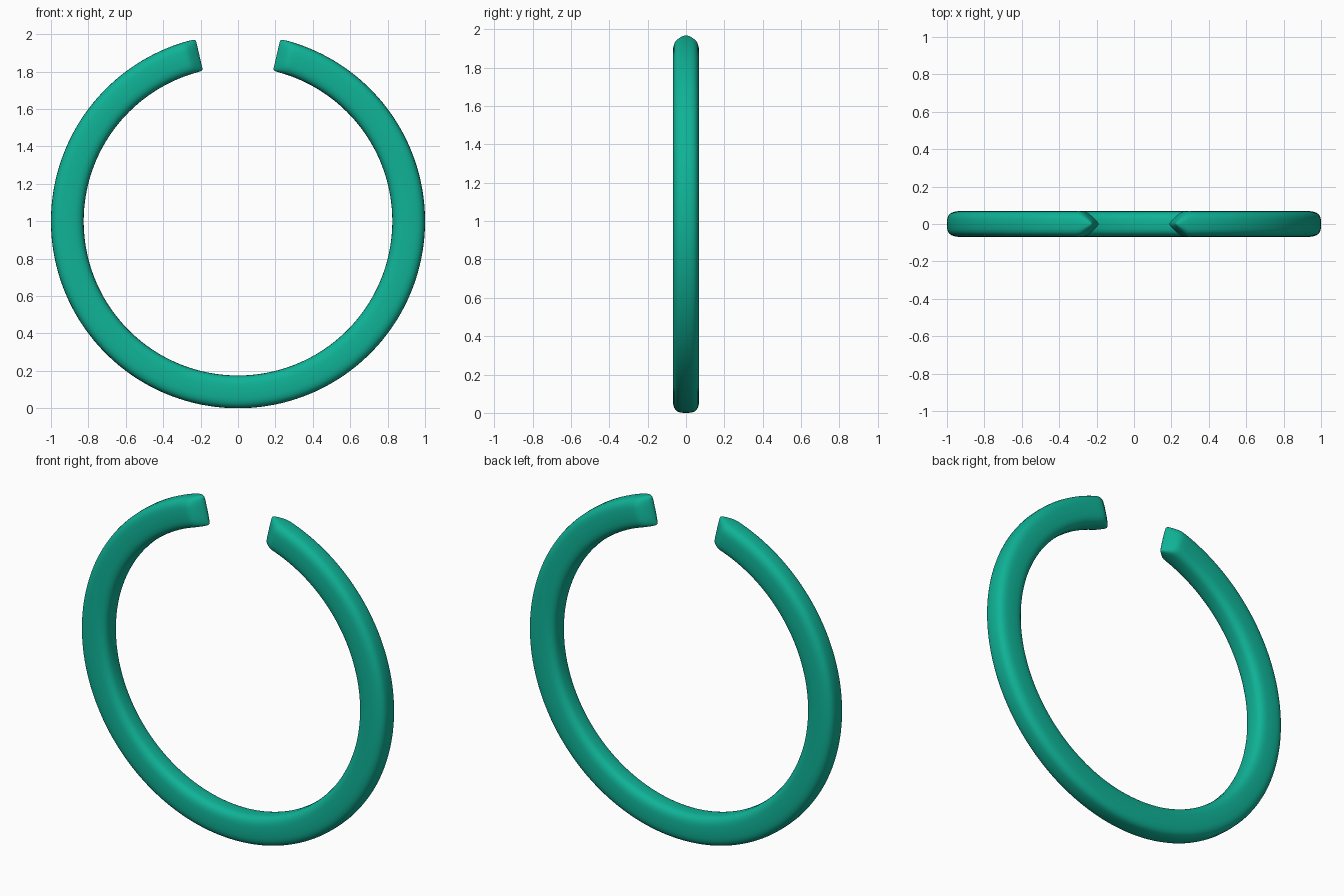
import bpy, bmesh, math

if "Cube" in bpy.data.objects:
    bpy.data.objects.remove(bpy.data.objects["Cube"])

R_MID, HALF_R, HALF_Y = 0.9125, 0.0875, 0.069   # ring centre line and section half sizes
GAP = math.radians(13.1)                         # half opening angle at the top
SIDES, STEPS = 32, 160


def section(n=3.2):
    """Rounded-rectangle cross-section (unit superellipse)."""
    pts = []
    for i in range(SIDES):
        t = 2 * math.pi * i / SIDES
        c, s = math.cos(t), math.sin(t)
        pts.append((math.copysign(abs(c) ** (2 / n), c),
                    math.copysign(abs(s) ** (2 / n), s)))
    return pts


# wedge-shaped tip: (distance from tip, width scale, height scale)
tip = [(0.0, 0.06, 0.88), (0.002, 0.14, 0.92), (0.006, 0.24, 0.955), (0.014, 0.38, 0.98),
       (0.028, 0.58, 0.993), (0.045, 0.79, 1), (0.056, 0.90, 1), (0.068, 0.97, 1), (0.085, 1, 1)]
start = [(GAP + d / R_MID, w, h) for d, w, h in tip]
a0 = start[-1][0]
body = [(a0 + (2 * math.pi - 2 * a0) * i / STEPS, 1, 1) for i in range(1, STEPS)]
end = [(2 * math.pi - a, w, h) for a, w, h in reversed(start)]

# sweep the section around the open ring
bm = bmesh.new()
rings = []
for a, w, h in start + body + end:
    ring = []
    for u, v in section():
        r = R_MID + u * HALF_R * h
        ring.append(bm.verts.new((r * math.sin(a), v * HALF_Y * w, 1 + r * math.cos(a))))
    rings.append(ring)
for p, q in zip(rings, rings[1:]):
    for i in range(SIDES):
        j = (i + 1) % SIDES
        bm.faces.new((p[i], p[j], q[j], q[i]))
bm.faces.new(rings[0])
bm.faces.new(rings[-1])
bmesh.ops.recalc_face_normals(bm, faces=bm.faces)
for f in bm.faces:
    f.smooth = True

mesh = bpy.data.meshes.new("open_ring")
bm.to_mesh(mesh)
bm.free()
obj = bpy.data.objects.new("open_ring", mesh)
bpy.context.collection.objects.link(obj)

# green colour
mat = bpy.data.materials.new("green")
mat.diffuse_color = (0.005, 0.45, 0.31, 1)
mat.use_nodes = True
mat.node_tree.nodes["Principled BSDF"].inputs["Base Color"].default_value = mat.diffuse_color
mesh.materials.append(mat)
